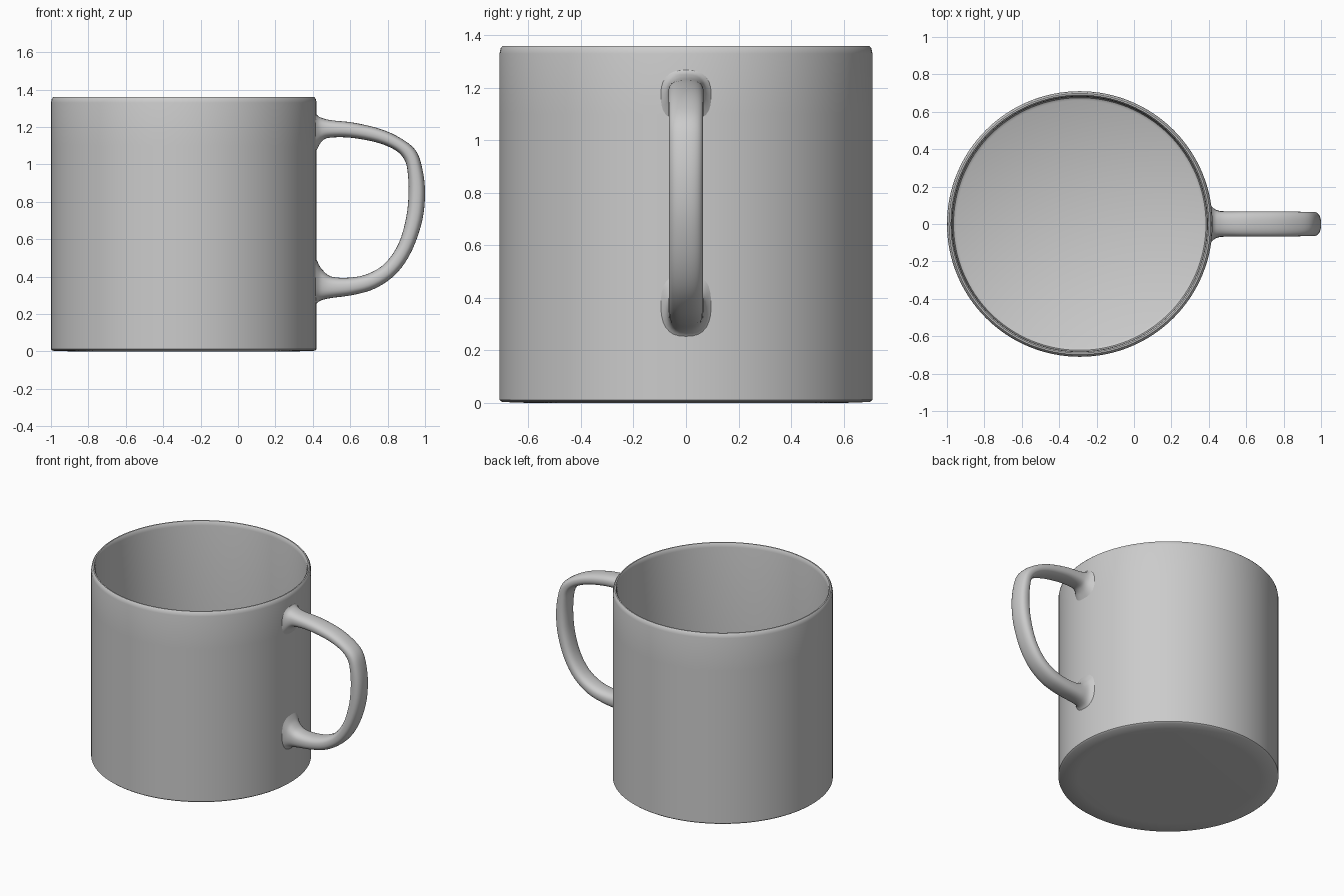
import bpy, bmesh, math
from mathutils import Vector

if "Cube" in bpy.data.objects:
    bpy.data.objects.remove(bpy.data.objects["Cube"])

CX, R, H = -0.29, 0.71, 1.36


def make_object(name, bm, angle):
    bmesh.ops.remove_doubles(bm, verts=bm.verts, dist=1e-5)
    bmesh.ops.recalc_face_normals(bm, faces=bm.faces)
    me = bpy.data.meshes.new(name)
    bm.to_mesh(me)
    bm.free()
    ob = bpy.data.objects.new(name, me)
    bpy.context.collection.objects.link(ob)
    bpy.ops.object.select_all(action='DESELECT')
    ob.select_set(True)
    bpy.context.view_layer.objects.active = ob
    bpy.ops.object.shade_smooth_by_angle(angle=math.radians(angle))
    return ob


def catmull(rows, steps):
    """Smoothly resample rows of numbers."""
    pts = [Vector(r) for r in rows]
    out = []
    for i in range(len(pts) - 1):
        a, b, c, d = (pts[min(max(i + k, 0), len(pts) - 1)] for k in (-1, 0, 1, 2))
        for s in range(steps):
            t = s / steps
            out.append(0.5 * (2 * b + (c - a) * t + (2 * a - 5 * b + 4 * c - d) * t * t
                              + (3 * b - a - 3 * c + d) * t ** 3))
    return out + [pts[-1]]


# Cup: one lathed profile, outside then over the rim to the inside floor
profile = [(0, 0), (0.59, 0), (0.70, 0.004), (R, 0.012), (R, 0.3), (R, 0.7), (R, 1.1),
           (R, H - 0.03), (0.706, H - 0.01), (0.698, H), (0.690, H), (0.684, H - 0.01),
           (0.681, H - 0.03), (0.681, 0.7), (0.680, 0.06), (0.675, 0.04), (0.66, 0.03), (0, 0.03)]
bm = bmesh.new()
verts = [bm.verts.new((CX + r, 0, z)) for r, z in profile]
edges = [bm.edges.new(p) for p in zip(verts, verts[1:])]
bmesh.ops.spin(bm, geom=verts + edges, cent=(CX, 0, 0), axis=(0, 0, 1),
               angle=math.tau, steps=128, use_duplicate=False)
make_object("cup", bm, 40)

# Handle: loft between (outer x, outer z, inner x, inner z) with a half width
stations = [
    ((0.405, 1.29, 0.405, 1.04), 0.105), ((0.425, 1.262, 0.425, 1.085), 0.085),
    ((0.45, 1.248, 0.45, 1.125), 0.071), ((0.50, 1.236, 0.49, 1.143), 0.066),
    ((0.62, 1.223, 0.60, 1.143), 0.067), ((0.76, 1.190, 0.74, 1.118), 0.067),
    ((0.87, 1.140, 0.84, 1.077), 0.066), ((0.95, 1.075, 0.89, 1.025), 0.065),
    ((0.985, 0.98, 0.907, 0.96), 0.065), ((1.0, 0.85, 0.912, 0.85), 0.065),
    ((0.985, 0.70, 0.90, 0.72), 0.065), ((0.93, 0.54, 0.86, 0.58), 0.065),
    ((0.85, 0.42, 0.79, 0.475), 0.065), ((0.74, 0.34, 0.70, 0.417), 0.066),
    ((0.62, 0.303, 0.60, 0.395), 0.066), ((0.50, 0.286, 0.50, 0.40), 0.067),
    ((0.45, 0.275, 0.45, 0.438), 0.072), ((0.425, 0.26, 0.425, 0.48), 0.085),
    ((0.405, 0.23, 0.405, 0.53), 0.105)]
edges_path = catmull([s[0] for s in stations], 4)
widths = catmull([(s[1], 0) for s in stations], 4)
N = 28
bm = bmesh.new()
rings = []
for p, w in zip(edges_path, widths):
    outer, inner = Vector((p[0], 0, p[1])), Vector((p[2], 0, p[3]))
    mid, half = (outer + inner) / 2, (outer - inner) / 2
    ring = []
    for k in range(N):
        a = math.tau * k / N
        c, s = (math.copysign(abs(f(a)) ** 0.8, f(a)) for f in (math.cos, math.sin))
        ring.append(bm.verts.new(mid + half * c + Vector((0, w[0] * s, 0))))
    rings.append(ring)
for a, b in zip(rings, rings[1:]):
    for k in range(N):
        j = (k + 1) % N
        bm.faces.new((a[k], a[j], b[j], b[k]))
bm.faces.new(rings[0])
bm.faces.new(rings[-1])
make_object("handle", bm, 60)
